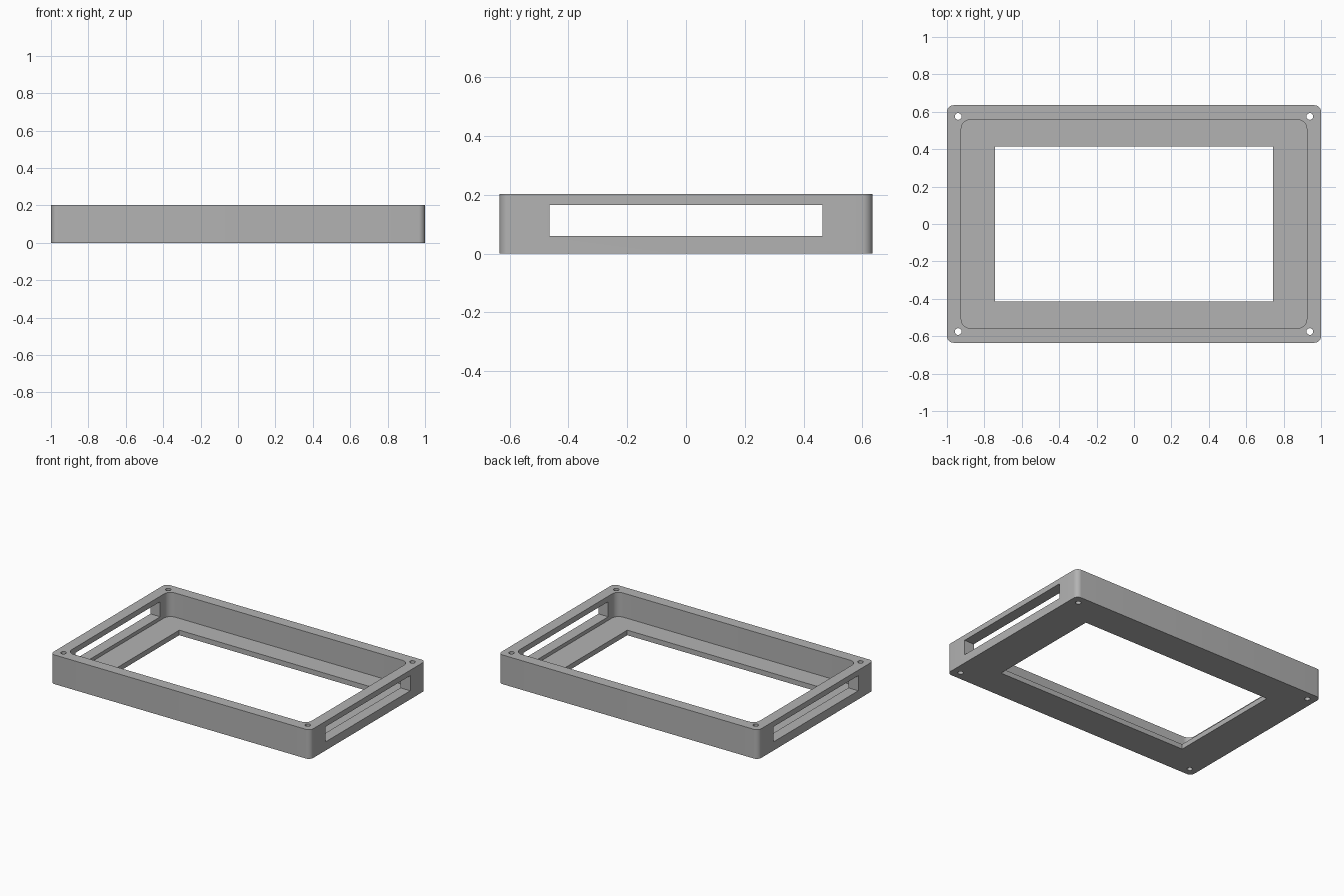
import bpy
import bmesh
import math

cube = bpy.data.objects.get("Cube")
if cube:
    bpy.data.objects.remove(cube, do_unlink=True)

HX, HY, HEIGHT = 1.0, 0.635, 0.203
FLOOR = 0.035

grey = bpy.data.materials.new("plain_grey")
grey.use_nodes = True
colour = (0.45, 0.45, 0.45, 1)
grey.diffuse_color = colour
grey.node_tree.nodes["Principled BSDF"].inputs["Base Color"].default_value = colour


def rounded_outline(hx, hy, radius, steps=8):
    """Points of a rectangle with rounded corners, anticlockwise."""
    if radius == 0:
        return [(hx, hy), (-hx, hy), (-hx, -hy), (hx, -hy)]
    points = []
    for i, (sx, sy) in enumerate([(1, 1), (-1, 1), (-1, -1), (1, -1)]):
        for k in range(steps + 1):
            a = (i + k / steps) * math.pi / 2
            points.append((sx * (hx - radius) + radius * math.cos(a),
                           sy * (hy - radius) + radius * math.sin(a)))
    return points


def prism(name, outline, z0, z1, centre=(0, 0)):
    """Solid made by raising an outline from z0 to z1."""
    bm = bmesh.new()
    base = bm.faces.new([bm.verts.new((x + centre[0], y + centre[1], z0))
                         for x, y in outline])
    top = bmesh.ops.extrude_face_region(bm, geom=[base])["geom"]
    verts = [v for v in top if isinstance(v, bmesh.types.BMVert)]
    bmesh.ops.translate(bm, verts=verts, vec=(0, 0, z1 - z0))
    bmesh.ops.recalc_face_normals(bm, faces=bm.faces)
    mesh = bpy.data.meshes.new(name)
    bm.to_mesh(mesh)
    bm.free()
    mesh.materials.append(grey)
    obj = bpy.data.objects.new(name, mesh)
    bpy.context.collection.objects.link(obj)
    return obj


# Outer block
frame = prism("open_frame_case", rounded_outline(HX, HY, 0.035), 0, HEIGHT)

# Recess, floor window and the slot through both end walls
cutters = [
    prism("recess_cutter", rounded_outline(0.924, 0.558, 0.05), FLOOR, HEIGHT + 0.1),
    prism("window_cutter", rounded_outline(0.742, 0.414, 0), -0.1, HEIGHT + 0.05),
    prism("end_slot_cutter", rounded_outline(HX + 0.1, 0.465, 0), 0.06, 0.165),
]

# Screw holes in the four corners
circle = [(0.018 * math.cos(a), 0.018 * math.sin(a))
          for a in [k * math.tau / 24 for k in range(24)]]
for sx in (-1, 1):
    for sy in (-1, 1):
        cutters.append(prism("screw_hole_cutter", circle, -0.1, HEIGHT + 0.1,
                             (sx * 0.94, sy * 0.575)))

# Cut everything out of the block, then drop the cutters
bpy.context.view_layer.objects.active = frame
for cutter in cutters:
    cutter.hide_render = True
    mod = frame.modifiers.new("cut", "BOOLEAN")
    mod.operation = "DIFFERENCE"
    mod.solver = "EXACT"
    mod.object = cutter
    bpy.ops.object.modifier_apply(modifier=mod.name)
    bpy.data.objects.remove(cutter, do_unlink=True)

bpy.ops.object.select_all(action="DESELECT")
frame.select_set(True)
bpy.ops.object.shade_smooth_by_angle(angle=math.radians(30))
